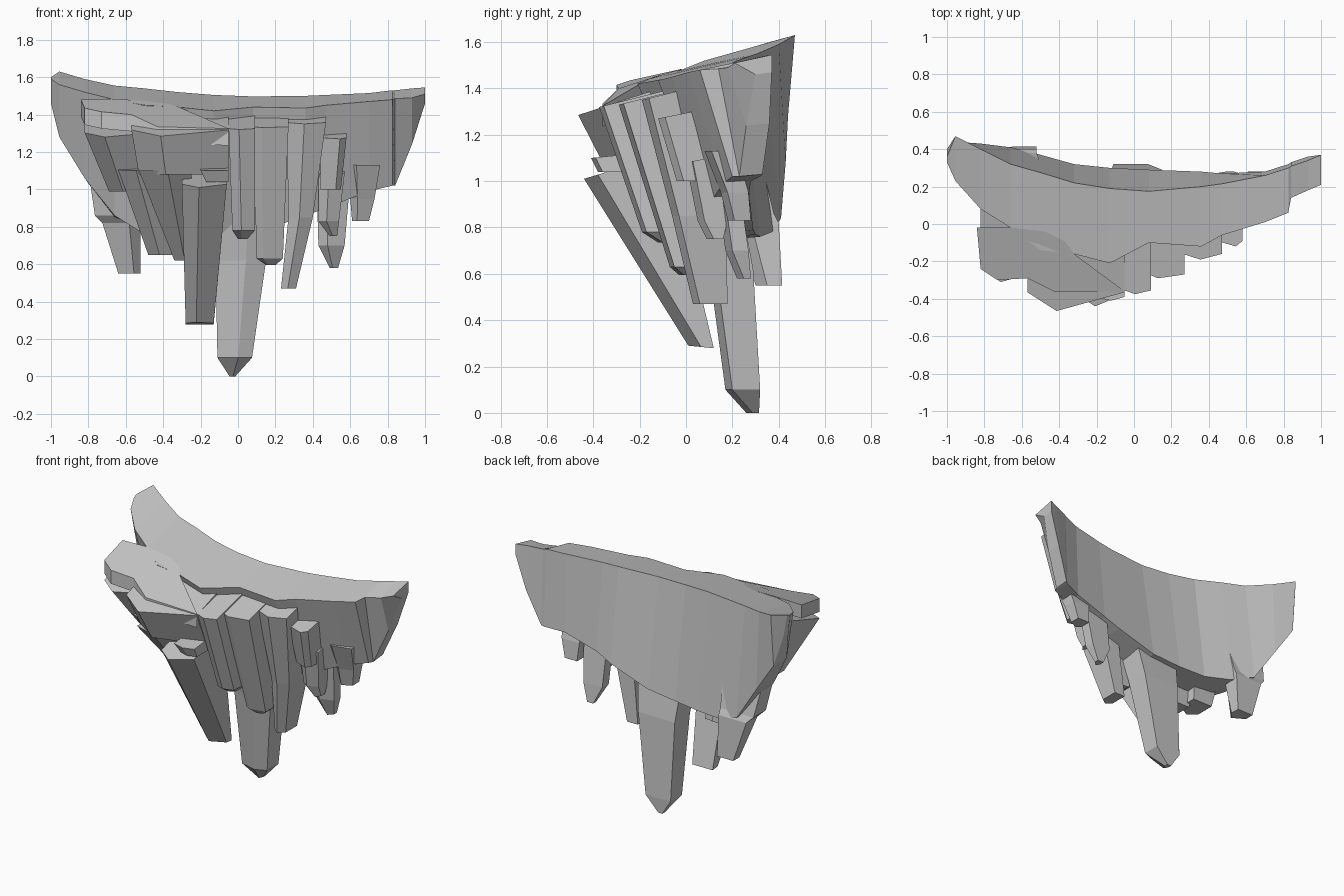
import bpy
import bmesh

# Remove the default object
default_cube = bpy.data.objects.get("Cube")
if default_cube:
    bpy.data.objects.remove(default_cube, do_unlink=True)

# Single stone colour
stone = bpy.data.materials.new("grey_stone")
stone.use_nodes = True
stone_colour = (0.56, 0.56, 0.56, 1)
stone.diffuse_color = stone_colour
stone.node_tree.nodes["Principled BSDF"].inputs["Base Color"].default_value = stone_colour


def loft(name, rings):
    """Join equal-length rings of points into a closed, flat-shaded solid."""
    bm = bmesh.new()
    loops = [[bm.verts.new(point) for point in ring] for ring in rings]
    count = len(loops[0])
    for lower, upper in zip(loops, loops[1:]):
        for i in range(count):
            j = (i + 1) % count
            bm.faces.new((lower[i], lower[j], upper[j], upper[i]))
    bm.faces.new(loops[0])
    bm.faces.new(loops[-1])
    bmesh.ops.recalc_face_normals(bm, faces=bm.faces)
    mesh = bpy.data.meshes.new(name)
    bm.to_mesh(mesh)
    bm.free()
    mesh.materials.append(stone)
    rock = bpy.data.objects.new(name, mesh)
    bpy.context.scene.collection.objects.link(rock)
    return rock


def column(name, *levels, ridge=.35, bevel=.05, slope=.2, undercut=0):
    """Leaning rock column; each level is (x min, x max, y front, y back, z).

    ridge places the front corner across the width, bevel sets the side
    corners back, slope raises the top towards the back of the column and
    undercut does the same for the lowest level.
    """
    rings = []
    for index, (x_min, x_max, front, back, z) in enumerate(levels):
        rise = slope if index == 0 else 0
        if index == len(levels) - 1:
            rise = undercut
        side = front + min(bevel, (back - front) / 2)
        x_ridge = x_min + ridge * (x_max - x_min)
        outline = [(x_min, back), (x_min, side), (x_ridge, front),
                   (x_max, side), (x_max, back)]
        rings.append([(x, y, z + rise * (y - front)) for x, y in outline])
    return loft(name, rings)


# Curved main body: x, then (y, z) of top back, top front, low front, low back
stations = [
    (-1, (.36, 1.6), (.33, 1.59), (.35, 1.46), (.4, 1.47)),
    (-.955, (.47, 1.63), (.23, 1.56), (.3, 1.28), (.44, 1.28)),
    (-.82, (.4, 1.59), (.08, 1.52), (.24, 1.06), (.43, 1.08)),
    (-.66, (.32, 1.555), (-.02, 1.48), (.12, .86), (.41, .84)),
    (-.5, (.275, 1.54), (-.14, 1.45), (.1, .76), (.37, .78)),
    (-.32, (.22, 1.52), (-.16, 1.44), (.1, .74), (.32, .76)),
    (-.13, (.19, 1.505), (-.21, 1.42), (.1, .74), (.3, .77)),
    (.08, (.175, 1.497), (-.1, 1.44), (.1, .76), (.29, .79)),
    (.36, (.2, 1.5), (-.12, 1.435), (.1, .86), (.28, .88)),
    (.47, (.215, 1.505), (-.06, 1.45), (.1, .9), (.27, .93)),
    (.7, (.26, 1.515), (.01, 1.47), (.16, .99), (.28, 1)),
    (.825, (.3, 1.53), (.06, 1.48), (.2, 1.02), (.32, 1.02)),
    (.84, (.31, 1.53), (.14, 1.485), (.23, 1.02), (.33, 1.03)),
    (.93, (.34, 1.54), (.18, 1.49), (.26, 1.24), (.36, 1.25)),
    (1, (.37, 1.545), (.21, 1.51), (.3, 1.46), (.37, 1.47)),
]
loft("ledge_body", [[(x, y, z) for y, z in profile] for x, *profile in stations])

# Thin ledge carrying the top surface forward on the left
ledge_top = [(-.84, -.02, 1.48), (-.82, -.24, 1.435), (-.73, -.3, 1.415),
             (-.57, -.29, 1.4), (-.43, -.36, 1.335), (-.05, -.36, 1.325),
             (-.32, -.16, 1.442), (-.4, -.05, 1.465), (-.65, -.02, 1.484)]
loft("left_upper_ledge", [ledge_top, [(x, y, z - .09) for x, y, z in ledge_top]])

# Hanging spikes along the back wall
column("centre_spike", (-.15, .2, .02, .22, 1), (-.12, .15, .1, .29, .62),
       (-.11, .075, .17, .32, .1), (-.045, -.015, .26, .315, 0),
       ridge=.6, bevel=.03, slope=0)
column("left_back_spike", (-.8, -.5, .15, .32, 1.1), (-.765, -.52, .2, .38, .86),
       (-.725, -.52, .23, .4, .82), (-.64, -.52, .3, .415, .55), ridge=.7, slope=0)

# Left front blocks and columns
column("left_outer_column", (-.82, -.46, -.31, .1, 1.28), (-.69, -.44, -.12, .15, .99),
       ridge=.3, bevel=.07, slope=.32)
column("left_inner_column", (-.64, -.4, -.24, .15, 1.1), (-.48, -.33, .02, .2, .65),
       ridge=.4, slope=.1)
column("left_front_block", (-.57, -.05, -.465, 0, 1.285), (-.53, -.05, -.36, 0, 1.08),
       ridge=.3, bevel=.1, slope=.33)
column("left_middle_column", (-.53, -.25, -.36, .1, 1.1), (-.34, -.24, -.01, .14, .62),
       ridge=.55, slope=0)
column("front_wedge", (-.2, -.05, -.41, -.1, 1.1), (-.17, -.05, -.38, -.1, 1.04),
       ridge=.5, bevel=.02, slope=.1)
column("front_tall_column", (-.3, -.06, -.44, -.08, 1.01),
       (-.28, -.13, .01, .12, .29), ridge=.38, bevel=.06, slope=.3, undercut=-.1)

# Centre front columns
column("centre_column", (-.05, .09, -.375, 0, 1.32), (-.03, .09, -.19, .05, .78),
       (.0, .05, -.12, .05, .735), ridge=.4, bevel=.02, slope=.25)
column("centre_right_column", (.08, .27, -.29, 0, 1.33), (.1, .24, -.07, .12, .63),
       (.15, .2, -.03, .12, .595), ridge=.25, bevel=.02, slope=.25)
column("right_long_column", (.26, .47, -.19, .1, 1.35), (.27, .4, -.06, .17, .85),
       (.23, .31, .03, .18, .47), ridge=.45, bevel=.03, slope=.25)

# Right stepped columns
column("right_step_column", (.44, .58, -.12, .1, 1.27), (.44, .55, -.04, .15, 1.0),
       ridge=.75, bevel=.03, slope=.2)
column("right_hanging_column", (.43, .57, .0, .2, 1.08), (.43, .54, .05, .18, .83),
       (.49, .53, .09, .16, .75), ridge=.4, bevel=.03)
column("right_small_spike", (.42, .6, .12, .22, 1.05), (.43, .57, .17, .27, .7),
       (.49, .535, .22, .28, .58), ridge=.35, bevel=.03, slope=0)
column("right_outer_column", (.58, .76, .08, .22, 1.13), (.6, .73, .15, .27, .95),
       (.61, .7, .18, .28, .83), ridge=.3, bevel=.03, slope=0)
